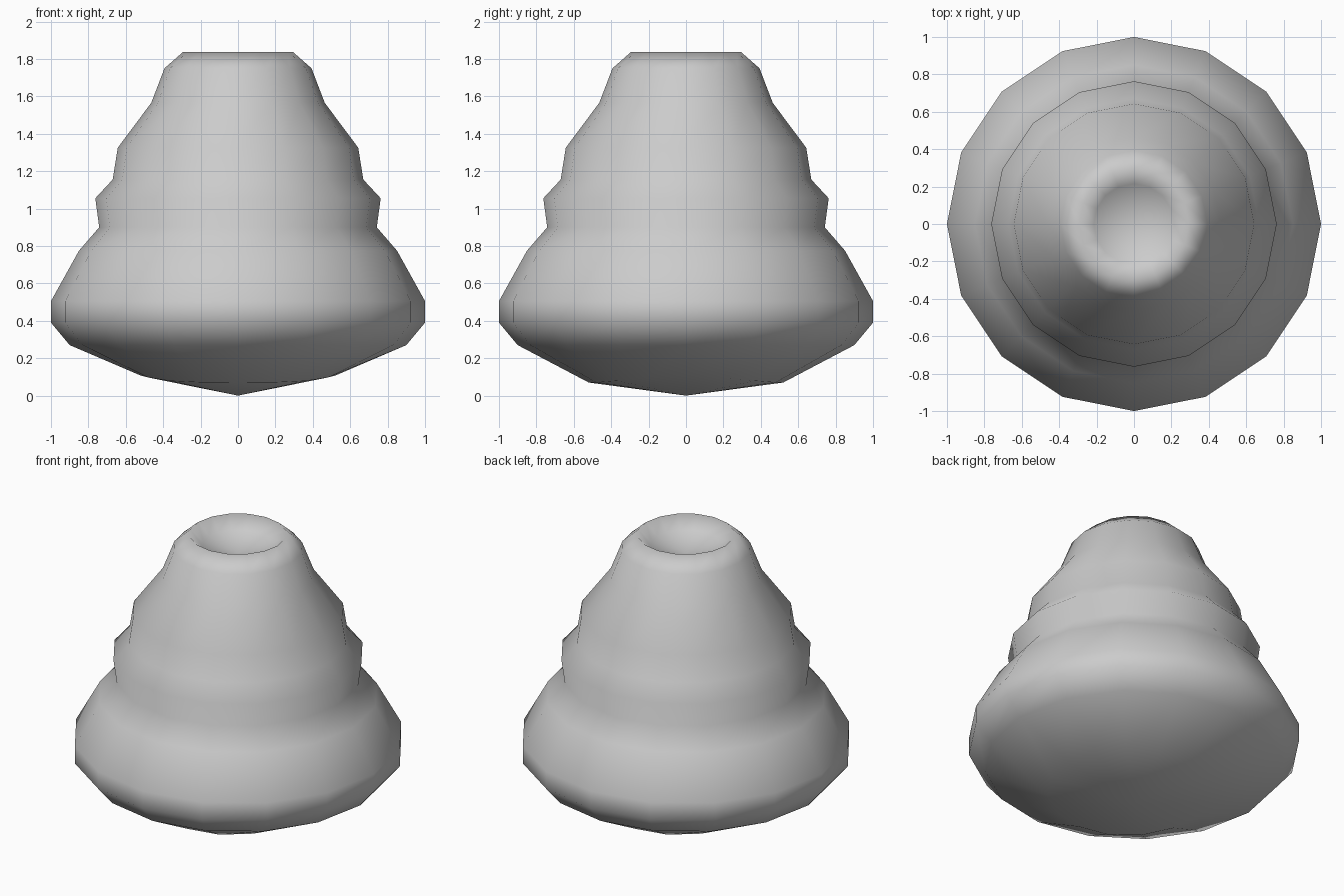
import bpy, bmesh, math

if "Cube" in bpy.data.objects:
    bpy.data.objects.remove(bpy.data.objects["Cube"])

SIDES = 16
# Lathe profile (radius, height) from base to the dished top
profile = [(0.52, 0.07), (0.90, 0.27), (1.0, 0.39), (1.0, 0.505), (0.85, 0.775),
           (0.742, 0.90), (0.763, 1.055), (0.67, 1.155), (0.643, 1.325),
           (0.464, 1.565), (0.393, 1.75), (0.293, 1.838), (0.215, 1.765)]

bm = bmesh.new()
rings = []
for i, (r, z) in enumerate(profile):
    ring = []
    for k in range(SIDES):
        a = 2 * math.pi * k / SIDES
        # the lowest ring lifts slightly towards the left and right
        lift = 0.037 * math.cos(a) ** 4 if i == 0 else 0
        ring.append(bm.verts.new((r * math.cos(a), r * math.sin(a), z + lift)))
    rings.append(ring)

# Side walls
for lo, hi in zip(rings, rings[1:]):
    for k in range(SIDES):
        n = (k + 1) % SIDES
        bm.faces.new((lo[k], lo[n], hi[n], hi[k]))

# Pointed base and bottom of the dish
for ring, z in ((rings[0], 0.0), (rings[-1], 1.71)):
    tip = bm.verts.new((0, 0, z))
    for k in range(SIDES):
        bm.faces.new((ring[k], ring[(k + 1) % SIDES], tip))

bmesh.ops.recalc_face_normals(bm, faces=bm.faces)
for f in bm.faces:
    f.smooth = True

mesh = bpy.data.meshes.new("stepped_mound")
bm.to_mesh(mesh)
bm.free()
mound = bpy.data.objects.new("stepped_mound", mesh)
bpy.context.collection.objects.link(mound)
